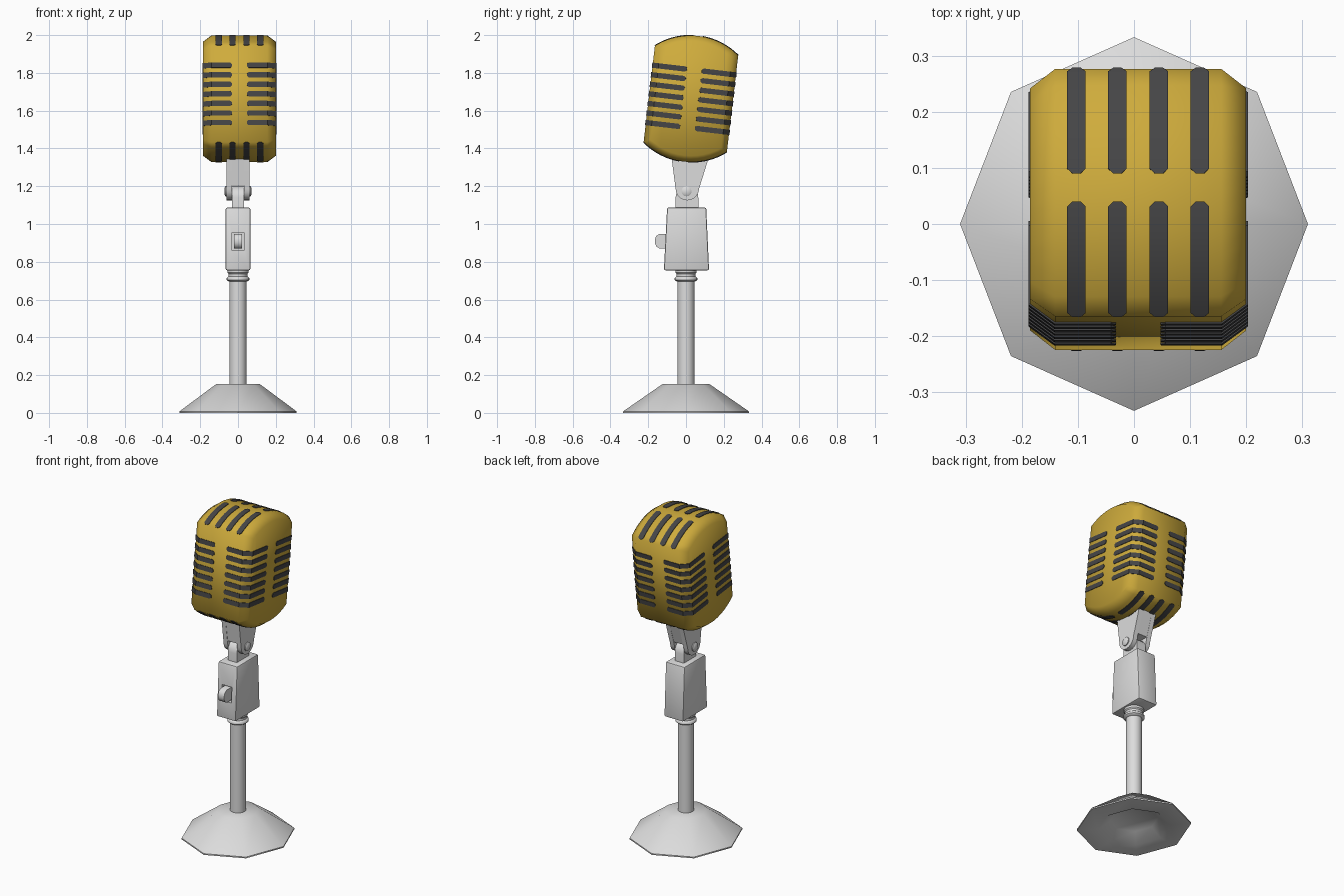
import bpy, bmesh, math
from mathutils import Matrix, Vector

if "Cube" in bpy.data.objects:
    bpy.data.objects.remove(bpy.data.objects["Cube"])


def material(name, rgb):
    m = bpy.data.materials.new(name)
    m.diffuse_color = (*rgb, 1)
    m.use_nodes = True
    m.node_tree.nodes["Principled BSDF"].inputs["Base Color"].default_value = m.diffuse_color
    return m


GOLD = material("gold", (0.62, 0.41, 0.045))
SILVER = material("silver", (0.72, 0.72, 0.72))
DARK = material("dark_grey", (0.06, 0.06, 0.062))


def finish(name, bm, mat, angle=40, matrix=None, bevel=0):
    bmesh.ops.recalc_face_normals(bm, faces=bm.faces[:])
    if bevel:
        bmesh.ops.bevel(bm, geom=bm.edges[:], offset=bevel, segments=2,
                        profile=0.5, affect='EDGES')
    if matrix:
        bm.transform(matrix)
    me = bpy.data.meshes.new(name)
    bm.to_mesh(me)
    bm.free()
    me.materials.append(mat)
    ob = bpy.data.objects.new(name, me)
    bpy.context.collection.objects.link(ob)
    bpy.ops.object.select_all(action='DESELECT')
    ob.select_set(True)
    bpy.context.view_layer.objects.active = ob
    bpy.ops.object.shade_smooth_by_angle(angle=math.radians(angle))
    return ob


def loft(bm, rings):
    """Skin a list of equal-length rings and cap both ends."""
    loops = [[bm.verts.new(p) for p in r] for r in rings]
    n = len(loops[0])
    for a, b in zip(loops, loops[1:]):
        for i in range(n):
            j = (i + 1) % n
            bm.faces.new((a[i], a[j], b[j], b[i]))
    bm.faces.new(loops[0])
    bm.faces.new(loops[-1])


def prism(bm, profile, x0, x1):
    loft(bm, [[(x, y, z) for y, z in profile] for x in (x0, x1)])


def circle(r, z, n, sx=1.0, sy=1.0):
    return [(r * sx * math.cos(i * math.tau / n),
             r * sy * math.sin(i * math.tau / n), z) for i in range(n)]


# Head: arched side profile, chamfered towards both ends, tilted back
HEAD = Matrix.Translation((0.0075, 0.026, 1.663)) @ Matrix.Rotation(math.radians(-6.7), 4, 'X')
R, HALF, ARC_Z, XW = 0.355, 0.222, 0.02, 0.1925


def head_profile(inset, n=12):
    r, w = R - inset, HALF - inset
    a = math.asin(w / r)
    top = [(r * math.sin(-a + 2 * a * i / n),
            r * math.cos(-a + 2 * a * i / n) - ARC_Z) for i in range(n + 1)]
    return top + [(-y, -z) for y, z in top]


bm = bmesh.new()
loft(bm, [[(x, y, z) for y, z in head_profile(d)] for x, d in
          ((-XW, 0.033), (-0.148, 0), (0.148, 0), (XW, 0.033))])
finish("head", bm, GOLD, 60, HEAD)


def slot(bm, outer, inner, across, half):
    """Thin plate along a path, narrowed at both ends."""
    rings = []
    for i, (o, q) in enumerate(zip(outer, inner)):
        w = Vector(across) * half * (0.45 if i in (0, len(outer) - 1) else 1)
        o, q = Vector(o), Vector(q)
        rings.append([o - w, o + w, q + w, q - w])
    loft(bm, rings)


# Grille slots wrapping round the four vertical corners
bm = bmesh.new()
corner = [(0.04, 0.225), (0.049, 0.225), (0.149, 0.225),
          (0.1955, 0.1905), (0.1955, 0.049), (0.1955, 0.04)]
for sx in (-1, 1):
    for sy in (-1, 1):
        for k in range(-3, 4):
            z = k * 0.051
            out = [(sx * x, sy * y, z) for x, y in corner]
            inn = [(sx * x * 0.975, sy * y * 0.975, z) for x, y in corner]
            slot(bm, out, inn, (0, 0, 1), 0.014)
finish("corner_slots", bm, DARK, 30, HEAD)

# Slots running over the arched top and bottom
bm = bmesh.new()
a0, a1 = math.asin(0.025 / R), math.asin(HALF / R)
angles = [a0, a0 + 0.025] + [a0 + (a1 - a0) * i / 8 for i in range(1, 8)] + [a1 - 0.025, a1]
for sz in (-1, 1):
    for sy in (-1, 1):
        for x in (-0.11, -0.037, 0.037, 0.11):
            out, inn = [[(x, sy * r * math.sin(a), sz * (r * math.cos(a) - ARC_Z))
                         for a in sorted(angles)] for r in (R + 0.003, R - 0.003)]
            slot(bm, out, inn, (1, 0, 0), 0.0165)
finish("arch_slots", bm, DARK, 30, HEAD)

# Fork under the head: two arms with a solid upper block
bm = bmesh.new()
tip = [(0.007 + 0.062 * math.cos(t), 1.187 + 0.062 * math.sin(t))
       for t in (-math.pi * i / 10 for i in range(11))]
arm = [(0.136, 1.40)] + tip + [(-0.083, 1.40)]
prism(bm, arm, -0.06, -0.032)
prism(bm, arm, 0.032, 0.06)
prism(bm, [(0.136, 1.40), (0.073, 1.205), (-0.055, 1.205), (-0.083, 1.40)], -0.032, 0.032)
finish("fork", bm, SILVER)

# Tongue between the arms
bm = bmesh.new()
dome = [(0.005 + 0.06 * math.cos(math.pi * i / 10), 1.14 + 0.06 * math.sin(math.pi * i / 10))
        for i in range(11)]
prism(bm, dome + [(-0.055, 1.07), (0.065, 1.07)], -0.031, 0.031)
finish("tongue", bm, SILVER)

# Pivot bolt with rounded heads
bm = bmesh.new()
loft(bm, [[(x, 0.003 + q[0], 1.173 + q[1]) for q in circle(r, 0, 12)] for x, r in
          ((-0.072, 0.017), (-0.066, 0.027), (0.066, 0.027), (0.072, 0.017))])
finish("pivot_bolt", bm, SILVER)

# Tapered switch housing with a recess in its front
bm = bmesh.new()
prism(bm, [(-0.117, 0.755), (0.122, 0.755), (0.107, 1.087), (-0.1, 1.087)], -0.065, 0.065)
housing = finish("switch_housing", bm, SILVER, 40, bevel=0.008)
bm = bmesh.new()
prism(bm, [(-0.2, 0.86), (-0.085, 0.86), (-0.085, 0.955), (-0.2, 0.955)], -0.033, 0.033)
cutter = finish("recess_cutter", bm, SILVER)
cutter.hide_render = True
mod = housing.modifiers.new("recess", 'BOOLEAN')
mod.object, mod.operation, mod.solver = cutter, 'DIFFERENCE', 'EXACT'
bpy.context.view_layer.objects.active = housing
bpy.ops.object.modifier_apply(modifier=mod.name)
bpy.data.objects.remove(cutter)

# Switch
bm = bmesh.new()
prism(bm, [(-0.08, 0.87), (-0.14, 0.87), (-0.158, 0.882), (-0.165, 0.9),
           (-0.165, 0.918), (-0.158, 0.936), (-0.14, 0.948), (-0.08, 0.948)], -0.021, 0.021)
finish("switch", bm, SILVER)

# Pole with collar
bm = bmesh.new()
loft(bm, [circle(r, z, 24) for r, z in
          ((0.045, 0.13), (0.045, 0.695), (0.056, 0.699), (0.06, 0.703), (0.06, 0.713),
           (0.056, 0.718), (0.05, 0.722), (0.05, 0.735), (0.056, 0.742), (0.056, 0.76))])
finish("pole", bm, SILVER)

# Eight-sided base with a hollow underside
bm = bmesh.new()
loft(bm, [circle(r, z, 8, 0.31, 0.333) for r, z in
          ((0.42, 0.05), (0.63, 0.0), (1.0, 0.0), (1.0, 0.008), (0.375, 0.152))])
finish("base", bm, SILVER, 46)
